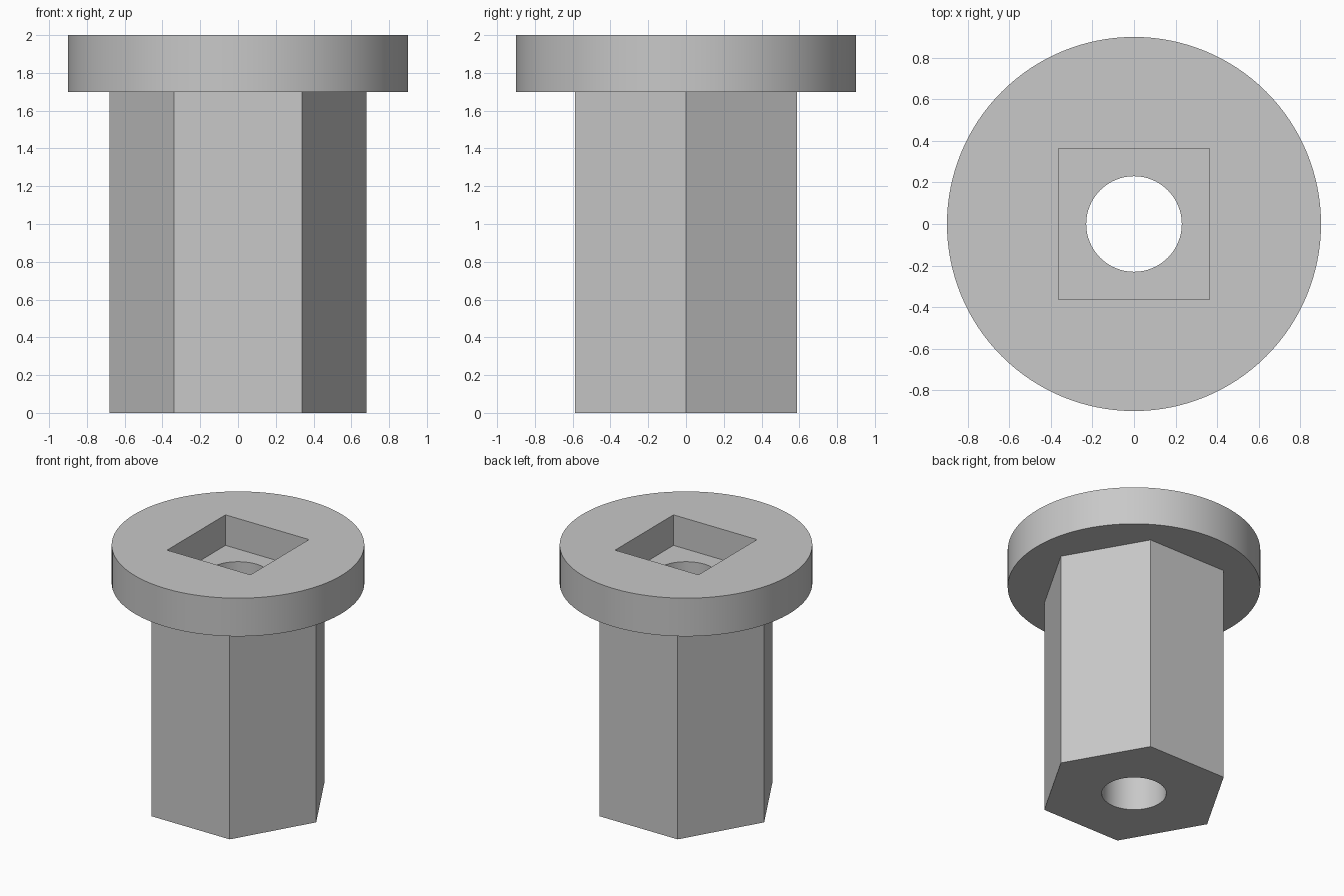
import bpy
import math

cube = bpy.data.objects.get("Cube")
if cube:
    bpy.data.objects.remove(cube, do_unlink=True)

grey = bpy.data.materials.new("light grey")
grey.use_nodes = True
colour = (0.58, 0.58, 0.58, 1)
grey.diffuse_color = colour
grey.node_tree.nodes["Principled BSDF"].inputs["Base Color"].default_value = colour

TOP = 2.0
FLANGE_BOTTOM = 1.7
POCKET_FLOOR = 1.76


def prism(name, sides, radius, z0, z1, turn=0.0):
    """Upright prism with a corner on +x after the given turn."""
    bpy.ops.mesh.primitive_cylinder_add(
        vertices=sides, radius=radius, depth=z1 - z0, location=(0, 0, (z0 + z1) / 2))
    ob = bpy.context.object
    ob.name = name
    ob.rotation_euler.z = math.pi / 2 + turn
    bpy.ops.object.transform_apply(location=True, rotation=True, scale=True)
    ob.data.materials.append(grey)
    return ob


def combine(target, tool, operation):
    """Apply a boolean to the target and discard the tool."""
    tool.hide_render = True
    mod = target.modifiers.new(tool.name, "BOOLEAN")
    mod.operation = operation
    mod.solver = "EXACT"
    mod.object = tool
    bpy.context.view_layer.objects.active = target
    bpy.ops.object.modifier_apply(modifier=mod.name)
    bpy.data.objects.remove(tool, do_unlink=True)


# Round flange joined to the hexagonal shaft
body = prism("flanged_hex_bushing", 128, 0.9, FLANGE_BOTTOM, TOP)
shaft = prism("hex_shaft", 6, 0.68, 0, FLANGE_BOTTOM + 0.03)
combine(body, shaft, "UNION")

# Square pocket in the flange
pocket = prism("square_pocket", 4, 0.363 * math.sqrt(2), POCKET_FLOOR, TOP + 0.2, math.pi / 4)
combine(body, pocket, "DIFFERENCE")

# Round through hole
bore = prism("round_bore", 64, 0.23, -0.2, TOP + 0.2)
combine(body, bore, "DIFFERENCE")

# Smooth round walls, crisp edges
bpy.ops.object.select_all(action="DESELECT")
body.select_set(True)
bpy.context.view_layer.objects.active = body
bpy.ops.object.shade_smooth_by_angle(angle=math.radians(30))
